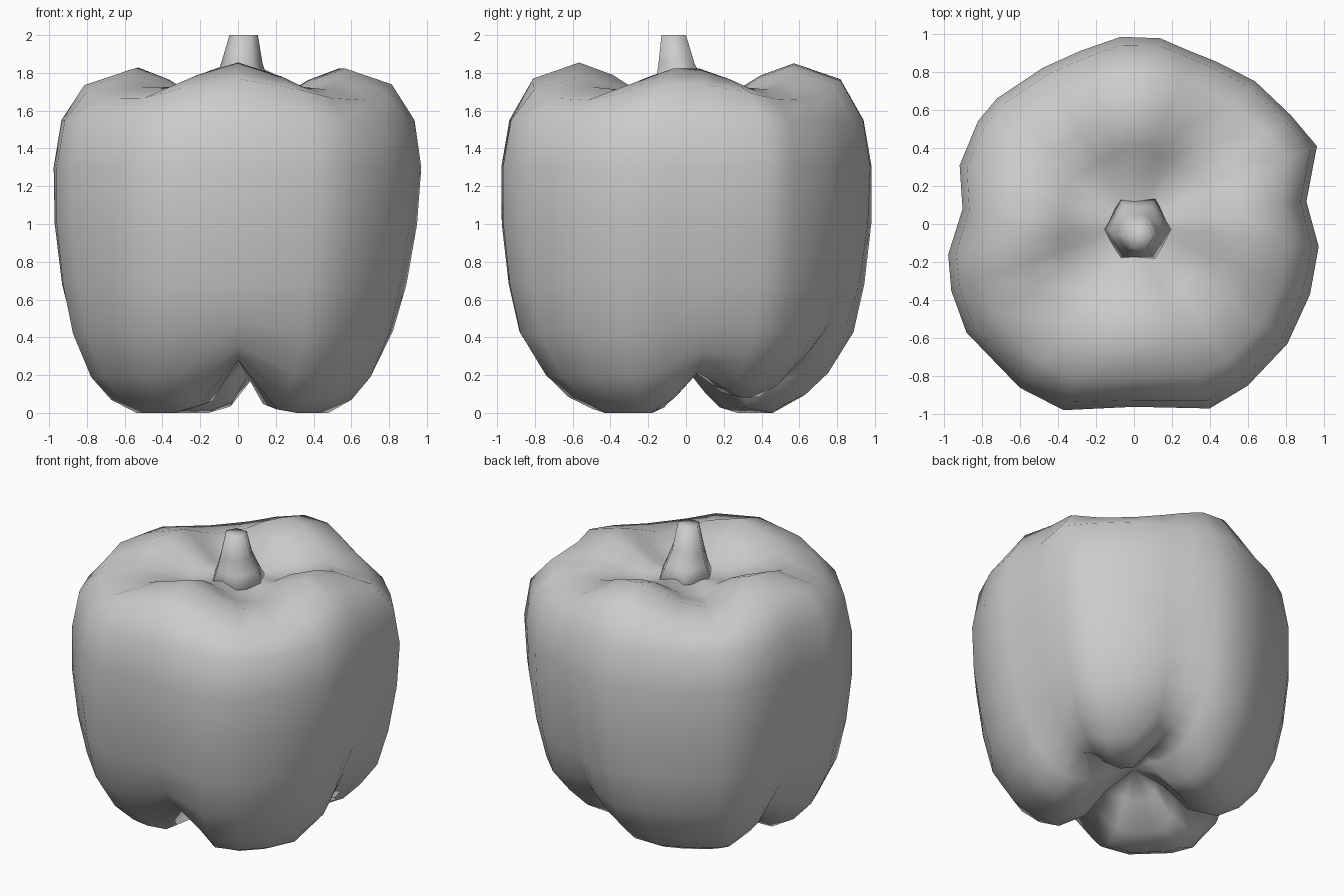
import bpy, bmesh
from math import radians, cos, sin, atan2, degrees

if "Cube" in bpy.data.objects:
    bpy.data.objects.remove(bpy.data.objects["Cube"])

# plan outline of the body, counter-clockwise from the right groove
OUTLINE = [(.92, .12), (.97, .41), (.83, .57), (.64, .75), (.44, .86), (.28, .93), (.14, .985), (-.07, .985),
           (-.28, .91), (-.48, .82), (-.72, .66), (-.82, .54), (-.92, .31), (-.91, .08),
           (-.98, -.16), (-.96, -.35), (-.88, -.57), (-.6, -.86), (-.37, -.98), (0, -.975),
           (.4, -.97), (.6, -.85), (.81, -.63), (.93, -.37), (.98, -.12)]

# profile rows: lobe radius, lobe z, groove radius, groove lift
PROFILE = [(.20, .18, .20, .12), (.36, .03, .36, .25), (.56, .0, .54, .28), (.70, .07, .66, .23),
           (.81, .19, .74, .17), (.91, .42, .83, .06), (.965, .68, .91, 0), (1, 1.0, .965, 0),
           (1, 1.3, .985, 0), (.955, 1.55, .95, 0)]
# crown rows: radius, z, amount of the four-way crest
CROWN = [(.83, 1.72, .05), (.58, 1.79, .065), (.40, 1.74, .05), (.27, 1.69, .02)]

# groove angle and depth factor
GROOVES = [(7, .68), (73, 1.0), (175, .68), (-90, 1.0)]


def groove(a):
    """How deep in a groove an angle lies, 0 to 1."""
    return max(max(0, 1 - abs((a - g + 180) % 360 - 180) / 24) * d for g, d in GROOVES)


def loft(name, rings, bottom, top):
    """Skin closed rings and close both ends with a fan."""
    bm = bmesh.new()
    rows = [[bm.verts.new(p) for p in r] for r in rings]
    n = len(rows[0])
    for a, b in zip(rows, rows[1:]):
        for i in range(n):
            j = (i + 1) % n
            bm.faces.new((a[i], a[j], b[j], b[i]))
    lo, hi = bm.verts.new(bottom), bm.verts.new(top)
    for i in range(n):
        j = (i + 1) % n
        bm.faces.new((lo, rows[0][j], rows[0][i]))
        bm.faces.new((hi, rows[-1][i], rows[-1][j]))
    bmesh.ops.recalc_face_normals(bm, faces=bm.faces)
    for f in bm.faces:
        f.smooth = True
    me = bpy.data.meshes.new(name)
    bm.to_mesh(me)
    bm.free()
    ob = bpy.data.objects.new(name, me)
    bpy.context.collection.objects.link(ob)
    return ob


# four-lobed body with a dished crown
rings = []
for lr, lz, gr, lift in PROFILE:
    ring = []
    for x, y in OUTLINE:
        a = degrees(atan2(y, x))
        w = groove(a)
        f = lr + (gr - lr) * w
        z = lz + lift * w
        if 5 < a < 72 and lz < .3:      # the back right lobe is shorter
            z += .08 * (1 - w)
        taper_x = 1 - .08 * max(0, 1.4 - z) / 1.4 if x > 0 else 1
        taper_y = 1 - .1 * max(0, 1 - z / .4)
        ring.append((x * f * taper_x, y * f * taper_y, z))
    rings.append(ring)
for f, z, amp in CROWN:                 # the side crests sit a little lower
    rings.append([(x * f, y * f, z + amp * cos(4 * atan2(y, x)) - .025 * abs(x)) for x, y in OUTLINE])
loft("pepper_body", rings, (0, 0, .29), (0, 0, 1.68))

# slightly flared stem
STEM = [(.20, 1.62, .02, -.02), (.145, 1.75, .02, -.035), (.11, 1.85, .02, -.05), (.075, 2.0, .03, -.065)]
loft("stem", [[(cx + r * cos(radians(60 * i)), cy + r * sin(radians(60 * i)), z) for i in range(6)]
              for r, z, cx, cy in STEM], (.02, -.01, 1.62), (.03, -.065, 2.0))
